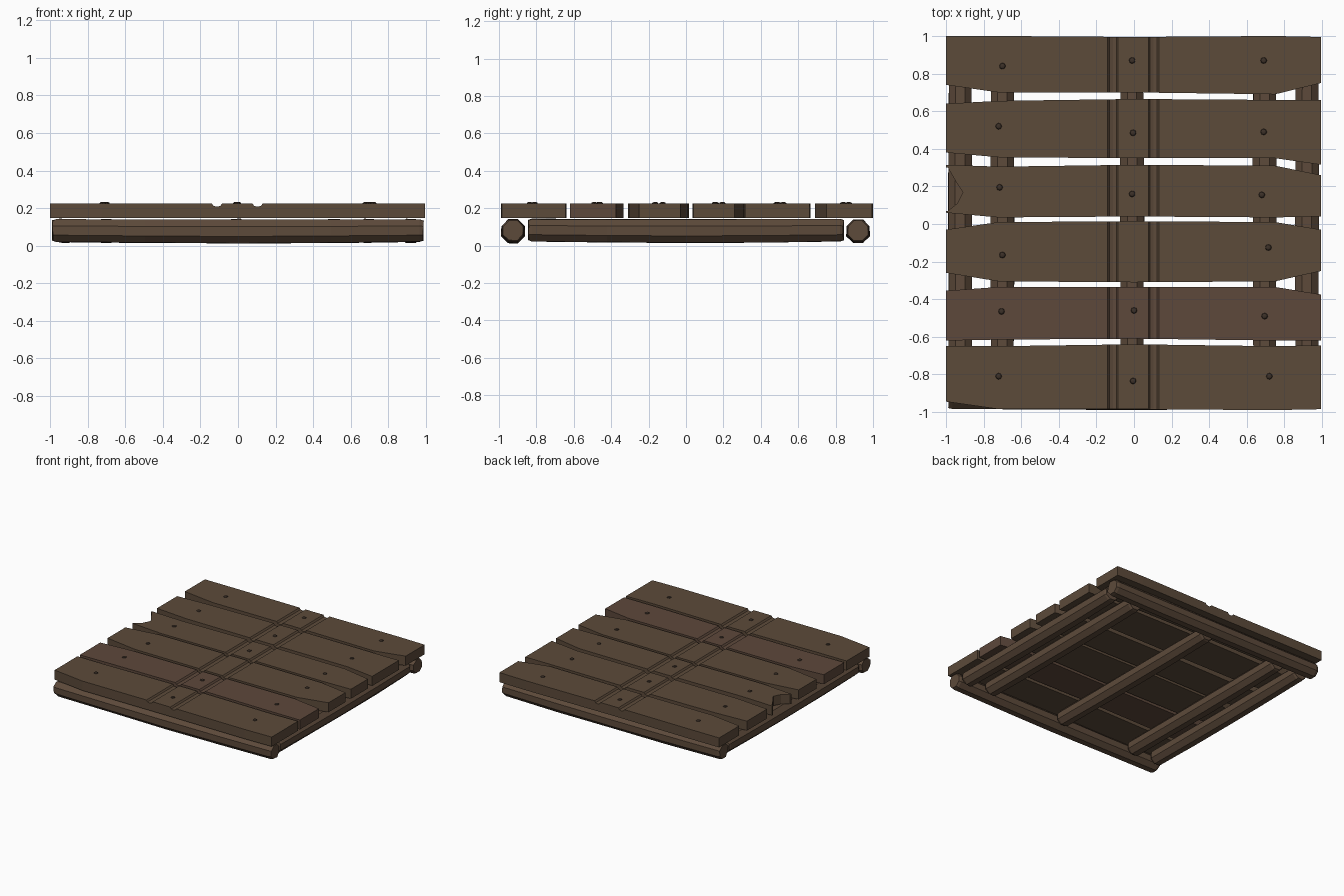
import bpy, bmesh, math, random
from mathutils import Vector

random.seed(4)
cube = bpy.data.objects.get("Cube")
if cube:
    bpy.data.objects.remove(cube)


def material(name, color):
    mat = bpy.data.materials.new(name)
    mat.use_nodes = True
    mat.diffuse_color = color
    mat.node_tree.nodes["Principled BSDF"].inputs["Base Color"].default_value = color
    return mat


plank_wood = material("plank brown", (0.107, 0.069, 0.042, 1))
red_wood = material("reddish brown", (0.110, 0.065, 0.044, 1))
log_wood = material("log brown", (0.110, 0.069, 0.043, 1))
nail_metal = material("dark nail", (0.045, 0.030, 0.021, 1))


def finish(bm, name, mat):
    bmesh.ops.recalc_face_normals(bm, faces=bm.faces[:])
    mesh = bpy.data.meshes.new(name)
    bm.to_mesh(mesh)
    bm.free()
    mesh.materials.append(mat)
    obj = bpy.data.objects.new(name, mesh)
    bpy.context.collection.objects.link(obj)
    return obj


def loft(rings, name, mat):
    """Skin a row of equal rings and cap both ends."""
    bm = bmesh.new()
    rows = [[bm.verts.new(p) for p in ring] for ring in rings]
    n = len(rows[0])
    for a, b in zip(rows, rows[1:]):
        for i in range(n):
            j = (i + 1) % n
            bm.faces.new((a[i], a[j], b[j], b[i]))
    bm.faces.new(rows[0])
    bm.faces.new(rows[-1])
    return finish(bm, name, mat)


# Deck planks: edge curves across the width, with two grooves cut in the top
BOTTOM, TOP = 0.147, 0.225
BENDS = (-1, -0.72, 0, 0.75, 0.995)
GROOVE = ((-0.028, 0), (-0.018, 0.013), (0, 0.018), (0.018, 0.013), (0.028, 0))


def edge_at(values, x):
    for i in range(len(BENDS) - 1):
        if x <= BENDS[i + 1]:
            t = (x - BENDS[i]) / (BENDS[i + 1] - BENDS[i])
            return values[i] + t * (values[i + 1] - values[i])
    return values[-1]


def plank(name, back, front, mat):
    stations = [(x, 0) for x in BENDS]
    for center in (-0.112, 0.104):
        stations += [(center + dx, depth) for dx, depth in GROOVE]
    rings = []
    for x, depth in sorted(stations):
        f, b = edge_at(front, x), edge_at(back, x)
        z = TOP - depth
        rings.append([(x, f, BOTTOM), (x, b, BOTTOM), (x, b, z), (x, f, z)])
    return loft(rings, name, mat)


PLANKS = [
    ((1, 1, 0.995, 1, 0.995), (0.74, 0.70, 0.70, 0.69, 0.75)),
    ((0.64, 0.655, 0.665, 0.66, 0.66), (0.38, 0.355, 0.35, 0.35, 0.315)),
    ((0.315, 0.305, 0.315, 0.31, 0.26), (0.06, 0.035, 0.04, 0.035, 0.04)),
    ((-0.03, 0.01, 0.015, 0.01, -0.03), (-0.26, -0.305, -0.31, -0.305, -0.25)),
    ((-0.355, -0.335, -0.335, -0.335, -0.375), (-0.62, -0.615, -0.61, -0.62, -0.62)),
    ((-0.65, -0.65, -0.64, -0.65, -0.645), (-0.945, -0.985, -0.985, -0.99, -0.985)),
]
planks = []
for i, (back, front) in enumerate(PLANKS):
    mat = red_wood if i == 4 else plank_wood
    planks.append(plank(f"plank_{i + 1}", back, front, mat))

# Broken notch in the left end of the third plank
outline = ((-1.1, 0.30), (-0.99, 0.30), (-0.95, 0.23), (-0.91, 0.17),
           (-0.94, 0.11), (-0.99, 0.07), (-1.1, 0.07))
cutter = loft([[(x, y, z) for x, y in outline] for z in (0.1, 0.3)],
              "notch_cutter", plank_wood)
cutter.hide_render = True
cut = planks[2].modifiers.new("notch", 'BOOLEAN')
cut.operation, cut.solver, cut.object = 'DIFFERENCE', 'EXACT', cutter
bpy.context.view_layer.objects.active = planks[2]
bpy.ops.object.modifier_apply(modifier="notch")
bpy.data.objects.remove(cutter)


# Logs: octagonal, slightly bowed downward, with worn ends
def log(name, center, along, length, radius=0.065):
    axis = Vector(along)
    side = Vector((axis.y, axis.x, 0))
    up = Vector((0, 0, 1))
    rings = []
    for t, scale in ((-1, 0.84), (-0.975, 0.95), (-0.5, 0.97), (0, 1),
                     (0.5, 0.98), (0.975, 0.94), (1, 0.84)):
        sag = 0.005 * (1 - t * t)
        ring = []
        for k in range(8):
            a = math.tau * (k + 0.5) / 8
            r = radius * scale * 1.05 * random.uniform(0.97, 1.03)
            shift = random.uniform(-0.008, 0) if abs(t) == 1 else 0
            p = Vector(center) + axis * (t * (length + shift))
            ring.append(p + side * (r * math.cos(a)) + up * (r * math.sin(a) - sag))
        rings.append(ring)
    return loft(rings, name, log_wood)


for name, y in (("front_log", -0.925), ("back_log", 0.92)):
    log(name, (0, y, 0.081), (1, 0, 0), 0.99)
for name, x in (("right_edge_log", -0.925), ("right_inner_log", -0.7),
                ("middle_log", -0.01), ("left_inner_log", 0.695),
                ("left_edge_log", 0.92)):
    log(name, (x, 0, 0.083), (0, 1, 0), 0.845)

# Domed nail heads, one row per plank
NAILS = [
    ((-0.70, 0.84), (-0.01, 0.87), (0.69, 0.87)),
    ((-0.72, 0.52), (-0.005, 0.485), (0.69, 0.49)),
    ((-0.715, 0.195), (-0.01, 0.16), (0.68, 0.155)),
    ((-0.70, -0.165), (0.715, -0.125)),
    ((-0.705, -0.465), (0, -0.46), (0.695, -0.49)),
    ((-0.72, -0.81), (-0.005, -0.835), (0.72, -0.81)),
]
for row, spots in enumerate(NAILS):
    for col, (x, y) in enumerate(spots):
        bm = bmesh.new()
        bmesh.ops.create_uvsphere(bm, u_segments=8, v_segments=6, radius=0.017)
        bmesh.ops.scale(bm, vec=(1, 1, 0.5), verts=bm.verts[:])
        nail = finish(bm, f"nail_{row + 1}_{col + 1}", nail_metal)
        nail.location = (x, y, TOP)
